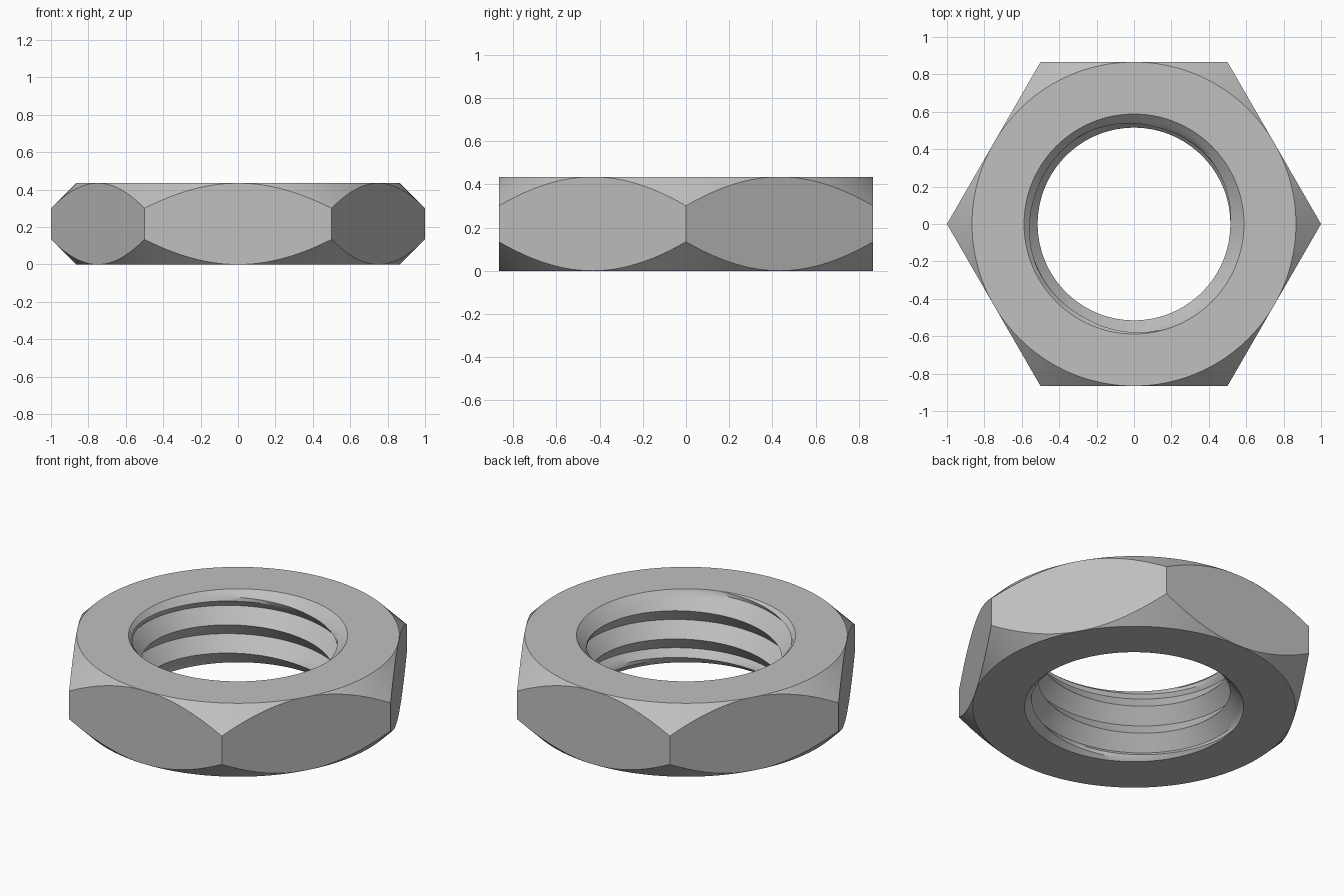
import bpy, bmesh, math

default = bpy.data.objects.get("Cube")
if default:
    bpy.data.objects.remove(default, do_unlink=True)

H = 0.435                    # nut thickness
FLAT = math.sqrt(3) / 2      # centre to flat
MINOR, MAJOR, RIM = 0.515, 0.583, 0.588
PITCH = 0.167
COLUMNS = 144                # multiple of six, so the hexagon corners stay sharp
STEPS = 8                    # rows per thread turn


def bore_radius(z, phase):
    """V-shaped thread opened out by a countersink at both mouths."""
    ridge = abs((phase + 0.5) % 1 - 0.5) * 2
    thread = MINOR + (MAJOR - MINOR) * ridge
    return max(thread, RIM - min(z, H - z))


def section(angle):
    """Closed cross-section of the nut at one angle, as radius and height."""
    outer = FLAT / math.cos(angle % (math.pi / 3) - math.pi / 6)
    drop = outer - FLAT
    points = [(FLAT, 0), (outer, drop), (outer, H - drop), (FLAT, H)]
    crest = 0.405 + PITCH * (angle / math.tau - 0.25)
    for i in range(2 * STEPS, -5 * STEPS, -1):
        phase = i / STEPS
        z = min(max(crest + phase * PITCH, 0), H)
        points.append((bore_radius(z, phase) if 0 < z < H else RIM, z))
    return points


# Nut body: sections joined around the axis
bm = bmesh.new()
rings = []
for c in range(COLUMNS + 1):
    a = math.tau * c / COLUMNS
    rings.append([bm.verts.new((r * math.cos(a), r * math.sin(a), z))
                  for r, z in section(a)])
for left, right in zip(rings, rings[1:]):
    for i in range(len(left)):
        j = (i + 1) % len(left)
        bm.faces.new((left[i], right[i], right[j], left[j]))
bmesh.ops.remove_doubles(bm, verts=bm.verts, dist=0.00005)
bmesh.ops.dissolve_degenerate(bm, edges=bm.edges, dist=0.00005)
bmesh.ops.recalc_face_normals(bm, faces=bm.faces)

mesh = bpy.data.meshes.new("hex_nut")
bm.to_mesh(mesh)
bm.free()
nut = bpy.data.objects.new("hex_nut", mesh)
bpy.context.collection.objects.link(nut)

# Plain steel
steel = bpy.data.materials.new("steel_grey")
steel.use_nodes = True
colour = (0.53, 0.53, 0.53, 1)
steel.diffuse_color = colour
steel.node_tree.nodes["Principled BSDF"].inputs["Base Color"].default_value = colour
mesh.materials.append(steel)

bpy.ops.object.select_all(action="DESELECT")
nut.select_set(True)
bpy.context.view_layer.objects.active = nut
bpy.ops.object.shade_smooth_by_angle(angle=math.radians(30))
